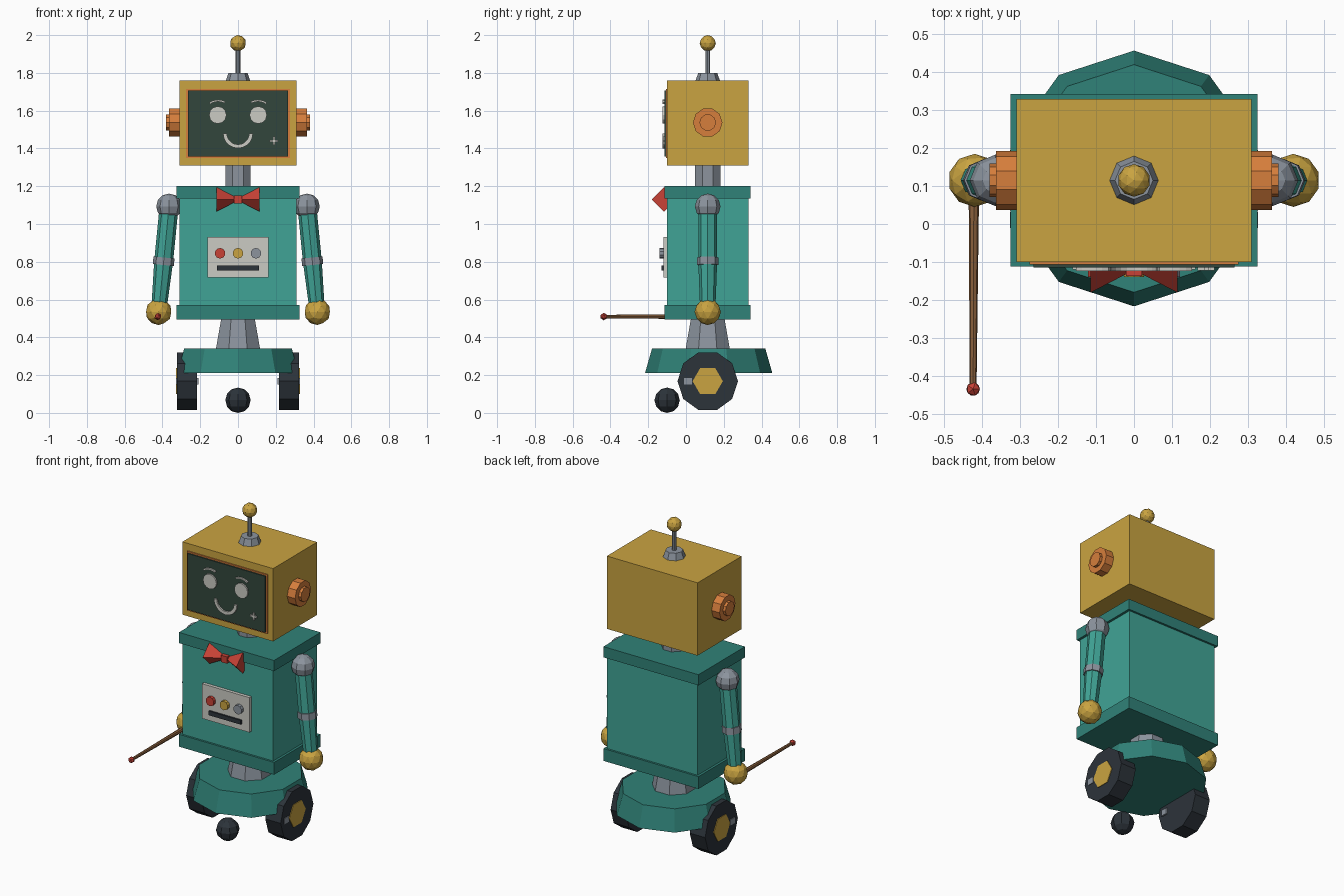
import bpy, bmesh
from math import sin, cos, pi, radians
from mathutils import Vector, Matrix

if "Cube" in bpy.data.objects:
    bpy.data.objects.remove(bpy.data.objects["Cube"], do_unlink=True)


def material(name, r, g, b):
    """Flat colour given in 8-bit sRGB, stored as linear."""
    lin = [((c / 255 + 0.055) / 1.055) ** 2.4 for c in (r, g, b)] + [1]
    m = bpy.data.materials.new(name)
    m.use_nodes = True
    m.diffuse_color = lin
    m.node_tree.nodes["Principled BSDF"].inputs["Base Color"].default_value = lin
    return m


MUSTARD = material("mustard", 202, 164, 65)
TEAL = material("teal", 64, 164, 150)
DARK_TEAL = material("dark teal", 48, 130, 120)
STEEL = material("steel grey", 140, 148, 158)
COPPER = material("copper", 214, 126, 60)
RUBBER = material("rubber black", 44, 51, 58)
SCREEN = material("screen green", 50, 70, 60)
CHALK = material("chalk white", 203, 203, 196)
RED = material("red", 200, 66, 54)
WOOD = material("wood brown", 140, 98, 62)

CY = 0.115          # depth of the central axis
SIDES = ((-1, "right"), (1, "left"))


def finish(name, mat, bm):
    bmesh.ops.recalc_face_normals(bm, faces=bm.faces)
    mesh = bpy.data.meshes.new(name)
    bm.to_mesh(mesh)
    bm.free()
    mesh.materials.append(mat)
    ob = bpy.data.objects.new(name, mesh)
    bpy.context.collection.objects.link(ob)
    return ob


def box(name, mat, centre, size):
    bm = bmesh.new()
    bmesh.ops.create_cube(bm, size=1, matrix=Matrix.Translation(centre) @ Matrix.Diagonal((*size, 1)))
    return finish(name, mat, bm)


def rod(name, mat, a, b, r0, r1, n=8, spin=0):
    """Tapered n-sided solid from point a to point b."""
    a, b = Vector(a), Vector(b)
    d = b - a
    upright = abs(d.x) + abs(d.y) < 1e-6
    turn = Matrix() if upright else d.to_track_quat('Z', 'Y').to_matrix().to_4x4()
    bm = bmesh.new()
    bmesh.ops.create_cone(bm, cap_ends=True, segments=n, radius1=r0, radius2=r1, depth=d.length,
                          matrix=Matrix.Translation((a + b) / 2) @ turn @ Matrix.Rotation(radians(spin), 4, 'Z'))
    return finish(name, mat, bm)


def ico_ball(name, mat, centre, r, level=2):
    bm = bmesh.new()
    bmesh.ops.create_icosphere(bm, subdivisions=level, radius=r, matrix=Matrix.Translation(centre))
    return finish(name, mat, bm)


def uv_ball(name, mat, centre, r):
    bm = bmesh.new()
    bmesh.ops.create_uvsphere(bm, u_segments=8, v_segments=6, radius=r, matrix=Matrix.Translation(centre))
    return finish(name, mat, bm)


def plate(name, mat, outline, y0, y1):
    """Outline in x and z, extruded along y."""
    bm = bmesh.new()
    face = bm.faces.new([bm.verts.new((x, y0, z)) for x, z in outline])
    new = bmesh.ops.extrude_face_region(bm, geom=[face])["geom"]
    bmesh.ops.translate(bm, vec=(0, y1 - y0, 0), verts=[v for v in new if isinstance(v, bmesh.types.BMVert)])
    return finish(name, mat, bm)


def arc_band(cx, cz, r_in, r_out, a0, a1, n):
    """Outline of a bent strip; angles in degrees."""
    angles = [radians(a0 + (a1 - a0) * i / n) for i in range(n + 1)]
    outer = [(cx + r_out * cos(a), cz + r_out * sin(a)) for a in angles]
    inner = [(cx + r_in * cos(a), cz + r_in * sin(a)) for a in reversed(angles)]
    return outer + inner


# Head, screen and neck
box("head", MUSTARD, (0, CY, 1.535), (0.62, 0.43, 0.45))
box("screen_frame", COPPER, (0, -0.1, 1.532), (0.55, 0.014, 0.366))
box("screen", SCREEN, (0, -0.1, 1.532), (0.53, 0.03, 0.348))
rod("neck", STEEL, (0, CY, 1.19), (0, CY, 1.32), 0.073, 0.073, 8, 22.5)

# Face drawn on the screen
for s, side in SIDES:
    rod(side + "_eye", CHALK, (s * 0.107, -0.11, 1.577), (s * 0.107, -0.124, 1.577), 0.046, 0.046, 12)
    plate(side + "_eyebrow", CHALK, arc_band(s * 0.105, 1.573, 0.075, 0.085, 90 - s * 34, 90 + s * 26, 5), -0.124, -0.112)
plate("smile", CHALK, arc_band(0, 1.48, 0.059, 0.079, 180, 360, 10), -0.124, -0.112)
box("sparkle_bar", CHALK, (0.19, -0.118, 1.44), (0.044, 0.01, 0.012))
box("sparkle_post", CHALK, (0.19, -0.118, 1.44), (0.012, 0.01, 0.044))

# Antenna
rod("antenna_base", STEEL, (0, CY, 1.755), (0, CY, 1.8), 0.066, 0.05)
rod("antenna_stem", STEEL, (0, CY, 1.79), (0, CY, 1.93), 0.013, 0.013)
ico_ball("antenna_ball", MUSTARD, (0, CY, 1.957), 0.043)

# Torso with top and bottom trims
box("torso", TEAL, (0, CY, 0.85), (0.62, 0.43, 0.66))
box("collar_trim", DARK_TEAL, (0, CY, 1.168), (0.65, 0.455, 0.066))
box("hem_trim", DARK_TEAL, (0, CY, 0.533), (0.65, 0.455, 0.076))

# Control panel
box("control_panel", CHALK, (0, -0.105, 0.823), (0.325, 0.03, 0.215))
for x, mat, label in ((-0.095, RED, "red"), (0, MUSTARD, "yellow"), (0.095, STEEL, "grey")):
    rod(label + "_button", mat, (x, -0.115, 0.845), (x, -0.14, 0.845), 0.028, 0.028, 10)
box("panel_slot", RUBBER, (0, -0.12, 0.767), (0.22, 0.022, 0.026))

# Bow tie
box("bow_knot", RED, (0, -0.117, 1.13), (0.042, 0.04, 0.042))
for s, side in SIDES:
    rod(side + "_bow_wing", RED, (s * 0.115, CY - 0.231, 1.13), (s * 0.005, CY - 0.231, 1.13), 0.065, 0.008, 4)

# Ears and arms
for s, side in SIDES:
    rod(side + "_ear", COPPER, (s * 0.3, CY, 1.537), (s * 0.364, CY, 1.537), 0.078, 0.078, 10, 18)
    rod(side + "_ear_cap", COPPER, (s * 0.36, CY, 1.537), (s * 0.381, CY, 1.537), 0.044, 0.044, 10, 18)

    shoulder = Vector((s * 0.365, CY, 1.093))
    hand = Vector((s * 0.42, CY, 0.535))
    elbow = shoulder.lerp(hand, 0.52)
    along = (hand - shoulder).normalized()
    uv_ball(side + "_shoulder", STEEL, shoulder, 0.068)
    rod(side + "_upper_arm", TEAL, shoulder, elbow, 0.05, 0.05)
    rod(side + "_elbow", STEEL, elbow - along * 0.02, elbow + along * 0.02, 0.056, 0.056)
    rod(side + "_forearm", TEAL, elbow, hand, 0.05, 0.04)
    ico_ball(side + "_hand", MUSTARD, hand, 0.07)

# Pointer stick in the right hand
rod("pointer_stick", WOOD, (-0.422, CY, 0.51), (-0.424, -0.43, 0.51), 0.014, 0.009)
ico_ball("pointer_tip", RED, (-0.424, -0.435, 0.51), 0.02, 1)

# Waist and rolling base
rod("waist", STEEL, (0, CY, 0.33), (0, CY, 0.51), 0.128, 0.094, 8, 22.5)
rod("base", DARK_TEAL, (0, CY + 0.005, 0.21), (0, CY + 0.005, 0.34), 0.337, 0.3, 10)
for s, side in SIDES:
    rod(side + "_wheel", RUBBER, (s * 0.218, CY, 0.168), (s * 0.323, CY, 0.168), 0.16, 0.16, 10, 18)
    rod(side + "_wheel_hub", MUSTARD, (s * 0.3, CY, 0.168), (s * 0.327, CY, 0.168), 0.08, 0.08, 6, 30)
    box(side + "_wheel_marker", STEEL, (s * 0.268, 0.01, 0.168), (0.118, 0.042, 0.036))
uv_ball("front_caster", RUBBER, (0, -0.1, 0.067), 0.067)
